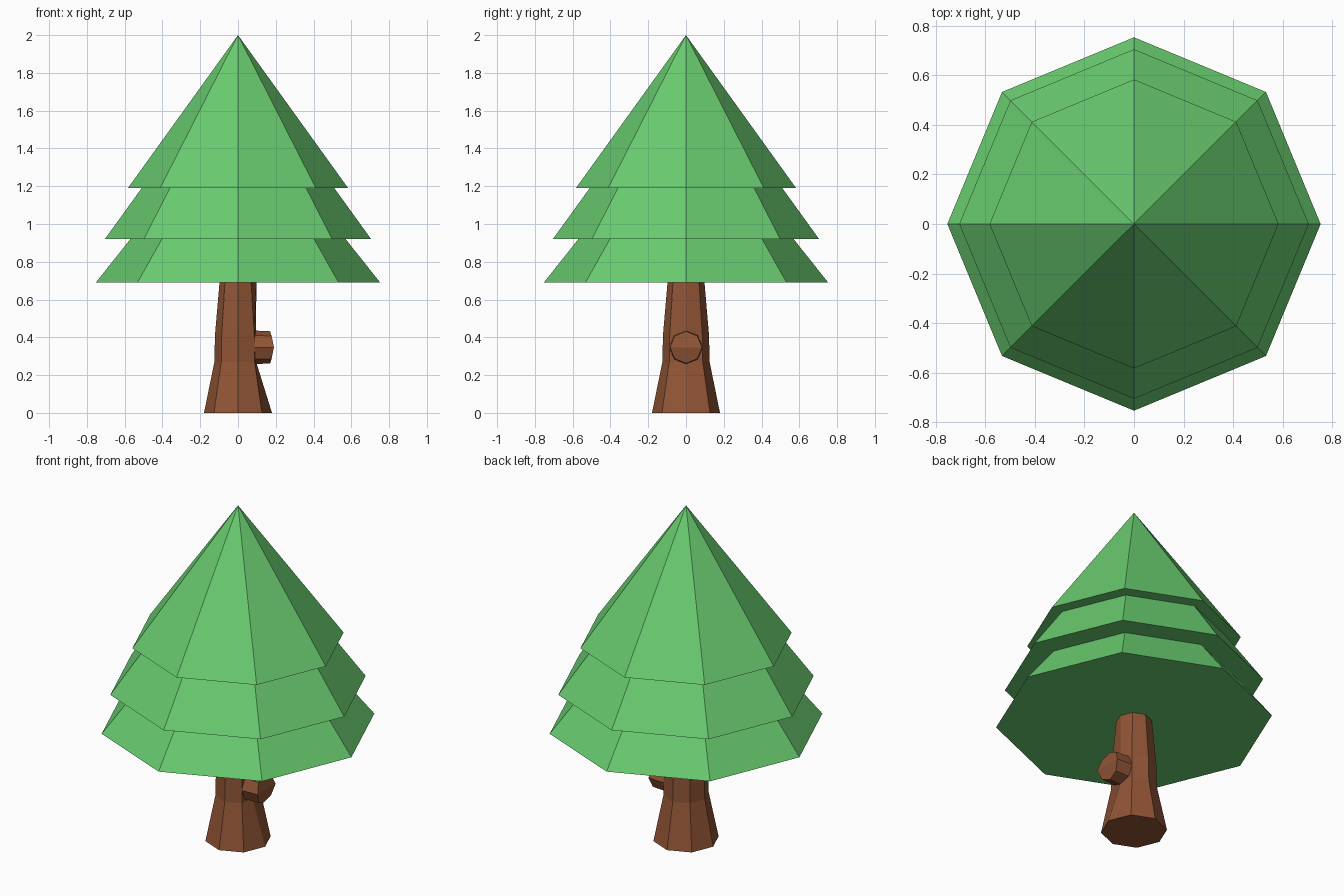
import bpy, bmesh
from math import cos, sin, pi

if "Cube" in bpy.data.objects:
    bpy.data.objects.remove(bpy.data.objects["Cube"])

SIDES = 8

def material(name, rgb):
    m = bpy.data.materials.new(name)
    m.diffuse_color = (*rgb, 1)
    m.use_nodes = True
    m.node_tree.nodes["Principled BSDF"].inputs["Base Color"].default_value = m.diffuse_color
    return m

def ring(bm, r, z):
    return [bm.verts.new((r * cos(2 * pi * i / SIDES), r * sin(2 * pi * i / SIDES), z))
            for i in range(SIDES)]

def bridge(bm, a, b):
    for i in range(SIDES):
        j = (i + 1) % SIDES
        bm.faces.new((a[i], a[j], b[j], b[i]))

def finish(bm, name, mat):
    bmesh.ops.recalc_face_normals(bm, faces=bm.faces)
    me = bpy.data.meshes.new(name)
    bm.to_mesh(me)
    bm.free()
    me.materials.append(mat)
    ob = bpy.data.objects.new(name, me)
    bpy.context.collection.objects.link(ob)
    return ob

green = material("needles", (0.14, 0.60, 0.16))
brown = material("bark", (0.28, 0.09, 0.036))

# Foliage: three stepped tiers running up to a point
bm = bmesh.new()
profile = [(0.753, 0.69), (0.57, 0.92), (0.705, 0.92), (0.51, 1.19), (0.583, 1.19)]
rings = [ring(bm, r, z) for r, z in profile]
for a, b in zip(rings, rings[1:]):
    bridge(bm, a, b)
bm.faces.new(rings[0])
apex = bm.verts.new((0, 0, 2))
for i in range(SIDES):
    bm.faces.new((rings[-1][i], rings[-1][(i + 1) % SIDES], apex))
finish(bm, "foliage", green)

# Trunk: flared base, flattened on the side that carries the branch stub
bm = bmesh.new()
rings = [ring(bm, r, z) for r, z in [(0.18, 0), (0.125, 0.27), (0.122, 0.41), (0.097, 0.70)]]
for a in rings[1:3]:
    a[0].co.x = 0.096
for a, b in zip(rings, rings[1:]):
    bridge(bm, a, b)
bm.faces.new(rings[0])
bm.faces.new(rings[-1])
finish(bm, "trunk", brown)

# Branch stub: octagonal peg with a creased end
bm = bmesh.new()
base, tip = ring(bm, 0.09, 0), ring(bm, 0.085, 0)
for verts, x in ((base, 0.06), (tip, 0.17)):
    for v in verts:
        y, z = v.co.x, v.co.y
        v.co = (x, y, 0.347 + z)
for i in (0, 4):
    tip[i].co.x = 0.19
for i in (1, 3, 5, 7):
    tip[i].co.x = 0.178
bridge(bm, base, tip)
bm.faces.new(base)
bm.faces.new((tip[0], tip[1], tip[2], tip[3], tip[4]))
bm.faces.new((tip[4], tip[5], tip[6], tip[7], tip[0]))
finish(bm, "branch_stub", brown)
